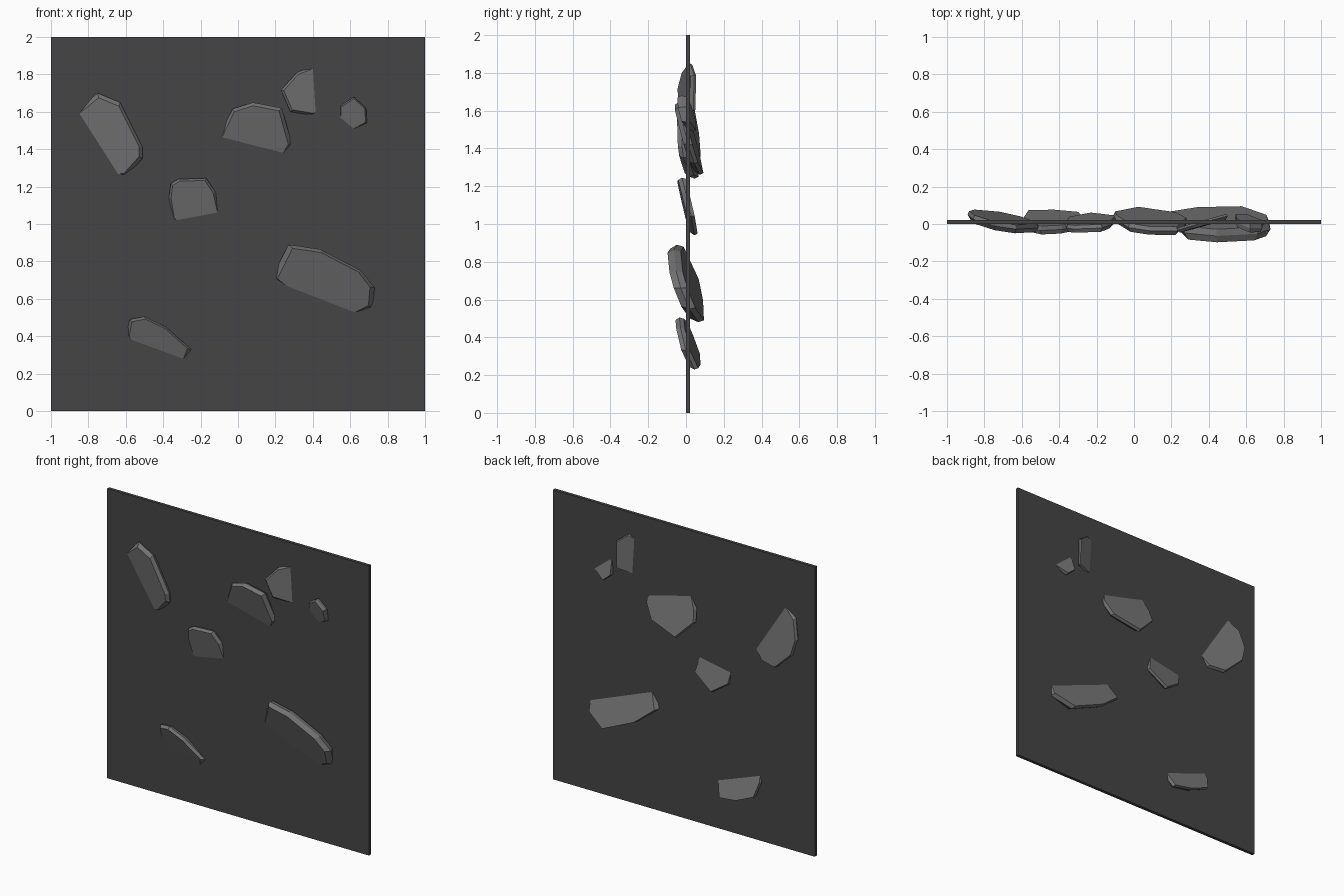
import bpy, bmesh
from mathutils import Vector

if "Cube" in bpy.data.objects:
    bpy.data.objects.remove(bpy.data.objects["Cube"])


def material(name, grey):
    m = bpy.data.materials.new(name)
    m.diffuse_color = (grey, grey, grey, 1)
    m.use_nodes = True
    m.node_tree.nodes["Principled BSDF"].inputs["Base Color"].default_value = m.diffuse_color
    return m


def finish(bm, name, mat):
    bmesh.ops.recalc_face_normals(bm, faces=bm.faces[:])
    me = bpy.data.meshes.new(name)
    bm.to_mesh(me)
    bm.free()
    me.materials.append(mat)
    ob = bpy.data.objects.new(name, me)
    bpy.context.collection.objects.link(ob)
    return ob


WALL = material("wall_grey", 0.06)
STONE = material("stone_grey", 0.17)


# Chamfered flat stone leaning through the wall: the outline is its (x, z) rim,
# the front face enters the wall on line p-q and leans towards the lean point.
def stone(name, outline, p, q, lean, slope, thick, inset=0.9):
    p, q = Vector(p), Vector(q)
    n = Vector((-(q - p).y, (q - p).x)).normalized()
    if n.dot(Vector(lean)) < 0:
        n.negate()
    pts = [Vector(o) for o in outline]
    c = sum(pts, Vector((0, 0))) / len(pts)
    bm = bmesh.new()
    for depth, k in ((0, inset), (0.55, 1), (1, inset + 0.05)):
        for o in pts:
            v = c + (o - c) * k
            bm.verts.new((v.x, -slope * (v - p).dot(n) + depth * thick, v.y))
    res = bmesh.ops.convex_hull(bm, input=bm.verts[:])
    junk = [g for g in res["geom_interior"] if isinstance(g, bmesh.types.BMVert)]
    bmesh.ops.delete(bm, geom=junk, context='VERTS')
    bmesh.ops.dissolve_limit(bm, angle_limit=0.03, verts=bm.verts[:], edges=bm.edges[:])
    finish(bm, name, STONE)


# Thin square wall panel
bm = bmesh.new()
bmesh.ops.create_cube(bm, size=1)
for v in bm.verts:
    v.co = (v.co.x * 2, v.co.y * 0.022 + 0.011, v.co.z * 2 + 1)
finish(bm, "wall_panel", WALL)

# Embedded stones
stone("stone_upper_left",
      [(-.86, 1.61), (-.75, 1.70), (-.63, 1.65), (-.51, 1.41), (-.51, 1.35),
       (-.60, 1.25), (-.72, 1.24), (-.86, 1.37), (-.89, 1.48)],
      (-.86, 1.61), (-.63, 1.25), (1, 1), .25, .047)
stone("stone_lower_right",
      [(.18, .71), (.27, .89), (.44, .865), (.66, .75), (.73, .66),
       (.72, .55), (.58, .48), (.33, .59)],
      (.18, .70), (.67, .51), (0, 1), .42, .073)
stone("stone_upper_middle",
      [(-.10, 1.47), (-.03, 1.615), (.08, 1.65), (.235, 1.62), (.29, 1.42),
       (.23, 1.32), (.02, 1.26), (-.11, 1.39)],
      (-.09, 1.465), (.265, 1.375), (0, 1), .28, .047)
stone("stone_top",
      [(.23, 1.715), (.315, 1.81), (.42, 1.85), (.50, 1.79), (.50, 1.60),
       (.40, 1.58), (.28, 1.60)],
      (.40, 1.84), (.415, 1.60), (-1, 0), .28, .028)
stone("stone_small",
      [(.545, 1.63), (.62, 1.68), (.685, 1.62), (.69, 1.54), (.60, 1.49), (.54, 1.54)],
      (.545, 1.57), (.625, 1.505), (1, 1), .36, .045)
stone("stone_middle",
      [(-.37, 1.14), (-.36, 1.215), (-.32, 1.24), (-.17, 1.245), (-.12, 1.17),
       (-.09, 1.04), (-.23, .94), (-.35, 1.02)],
      (-.33, 1.02), (-.09, 1.065), (0, 1), .23, .041)
stone("stone_lower_left",
      [(-.595, .41), (-.58, .49), (-.50, .505), (-.385, .45), (-.25, .33),
       (-.29, .23), (-.43, .25), (-.57, .31)],
      (-.595, .39), (-.28, .275), (0, 1), .43, .047)
